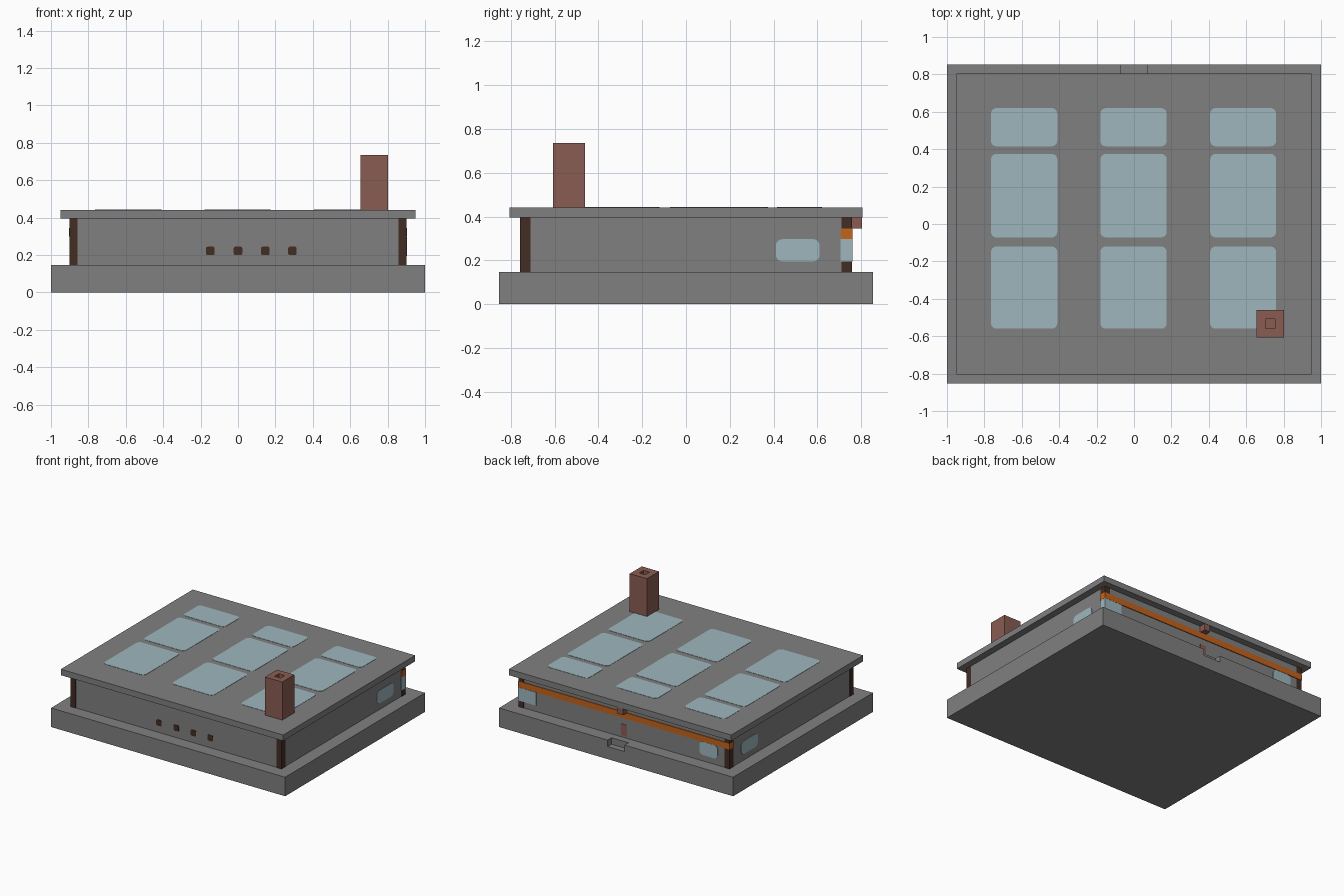
import bpy, bmesh
from mathutils import Vector

cube = bpy.data.objects.get("Cube")
if cube:
    bpy.data.objects.remove(cube, do_unlink=True)


def material(name, rgb):
    m = bpy.data.materials.new(name)
    m.use_nodes = True
    m.diffuse_color = (*rgb, 1)
    m.node_tree.nodes["Principled BSDF"].inputs["Base Color"].default_value = (*rgb, 1)
    return m


GREY = material("concrete grey", (0.216, 0.216, 0.216))
GLASS = material("pale blue glass", (0.34, 0.47, 0.51))
BRICK = material("brick red", (0.254, 0.107, 0.084))
WOOD = material("dark brown wood", (0.055, 0.026, 0.017))
ORANGE = material("orange paint", (0.55, 0.125, 0.012))


def box(name, mat, x, y, z, round_axis=None, radius=0.03):
    """Box from (min, max) ranges; edges along round_axis may be rounded."""
    bm = bmesh.new()
    bmesh.ops.create_cube(bm, size=1)
    for v in bm.verts:
        v.co = Vector([r[0] if c < 0 else r[1] for c, r in zip(v.co, (x, y, z))])
    if round_axis is not None:
        edges = [e for e in bm.edges
                 if abs(e.verts[0].co[round_axis] - e.verts[1].co[round_axis]) > 1e-4]
        bmesh.ops.bevel(bm, geom=edges, offset=radius, segments=4, profile=0.5, affect='EDGES')
    mesh = bpy.data.meshes.new(name)
    bm.to_mesh(mesh)
    bm.free()
    mesh.materials.append(mat)
    ob = bpy.data.objects.new(name, mesh)
    bpy.context.collection.objects.link(ob)
    return ob


def carve(ob, x, y, z):
    """Cut a box-shaped pocket out of an object."""
    cutter = box("cutter", ob.data.materials[0], x, y, z)
    cutter.hide_render = True
    mod = ob.modifiers.new("pocket", 'BOOLEAN')
    mod.operation = 'DIFFERENCE'
    mod.solver = 'EXACT'
    mod.object = cutter
    bpy.context.view_layer.objects.active = ob
    bpy.ops.object.modifier_apply(modifier=mod.name)
    bpy.data.objects.remove(cutter, do_unlink=True)


# Plinth with a notch in its rear edge
base = box("base", GREY, (-1, 1), (-0.853, 0.853), (0, 0.147))
carve(base, (-0.072, 0.072), (0.805, 0.9), (0.097, 0.2))

# Walls and flat overhanging roof
box("walls", GREY, (-0.898, 0.898), (-0.753, 0.753), (0.147, 0.396))
box("roof", GREY, (-0.95, 0.95), (-0.805, 0.805), (0.395, 0.441))

# Corner posts
for sx, side in ((-1, "right"), (1, "left")):
    for sy, end in ((-1, "front"), (1, "back")):
        box(f"{end}_{side}_post", WOOD, sorted((sx * 0.857, sx * 0.902)),
            sorted((sy * 0.71, sy * 0.757)), (0.147, 0.395))

# Chimney with a flue
chimney = box("chimney", BRICK, (0.656, 0.803), (-0.607, -0.46), (0.441, 0.735))
carve(chimney, (0.704, 0.755), (-0.559, -0.508), (0.685, 0.8))

# Skylights, three columns of three
for x in ((-0.765, -0.41), (-0.18, 0.175), (0.407, 0.76)):
    for y in ((0.415, 0.62), (-0.072, 0.375), (-0.56, -0.12)):
        box("skylight", GLASS, x, y, (0.438, 0.443), round_axis=2)

# Side windows
for s in (-1, 1):
    box("side_window", GLASS, sorted((s * 0.895, s * 0.901)), (0.41, 0.61),
        (0.195, 0.297), round_axis=0)

# Rear windows, one wrapping the corner
box("back_right_window", GLASS, (-0.8, -0.645), (0.75, 0.758), (0.195, 0.297), round_axis=1)
box("back_left_window", GLASS, (0.75, 0.904), (0.706, 0.759), (0.195, 0.297))

# Rear stripe wrapping both corners
box("back_stripe", ORANGE, (-0.904, 0.904), (0.707, 0.759), (0.298, 0.345))

# Front vents
for x in (-0.148, 0, 0.146, 0.291):
    box("front_vent", WOOD, (x - 0.023, x + 0.023), (-0.756, -0.75),
        (0.199, 0.245), round_axis=1, radius=0.01)

# Rear bracket and the patch under it
box("back_bracket", BRICK, (-0.025, 0.025), (0.75, 0.803), (0.345, 0.395))
box("back_patch", BRICK, (-0.025, 0.025), (0.75, 0.756), (0.16, 0.25))
